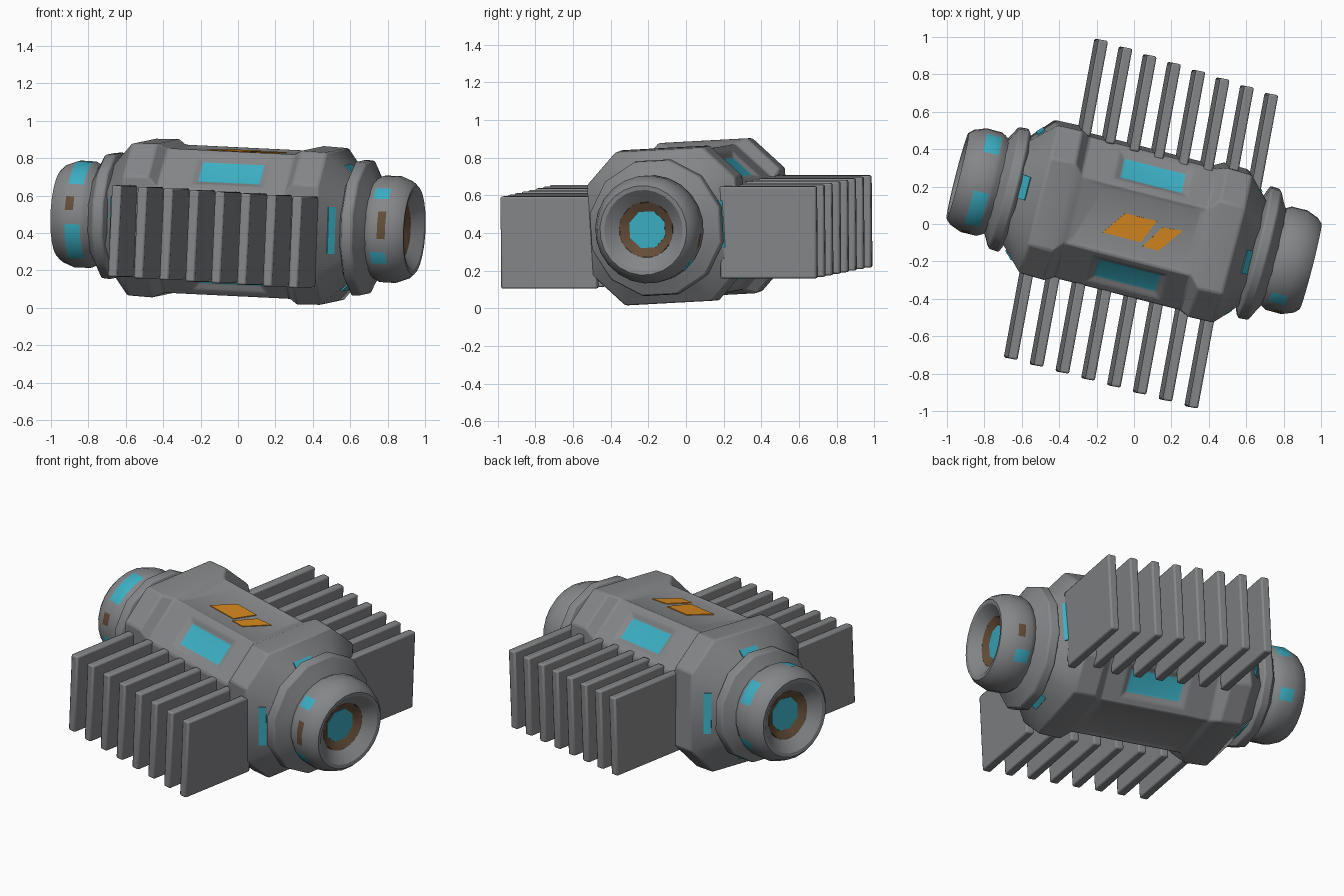
import bpy, bmesh
from math import radians, cos, sin, pi, atan2, degrees
from mathutils import Matrix, Vector

if "Cube" in bpy.data.objects:
    bpy.data.objects.remove(bpy.data.objects["Cube"])


def material(name, rgb):
    m = bpy.data.materials.new(name)
    m.use_nodes = True
    m.diffuse_color = (*rgb, 1)
    m.node_tree.nodes["Principled BSDF"].inputs["Base Color"].default_value = (*rgb, 1)
    return m


MATS = [material("grey metal", (0.235, 0.24, 0.25)),
        material("cyan light", (0.045, 0.43, 0.55)),
        material("orange paint", (0.66, 0.24, 0.013)),
        material("brown rust", (0.13, 0.075, 0.04))]
GREY, CYAN, ORANGE, BROWN = range(4)

# The whole pod drifts: yawed, slightly pitched and rolled
TILT = (Matrix.Translation((0, 0.015, 0.46)) @ Matrix.Rotation(radians(-14.5), 4, 'Z')
        @ Matrix.Rotation(radians(3), 4, 'X') @ Matrix.Rotation(radians(2.7), 4, 'Y'))


def finish(bm, name, matrix=TILT, bevel=0.0):
    bmesh.ops.recalc_face_normals(bm, faces=bm.faces)
    me = bpy.data.meshes.new(name)
    bm.to_mesh(me)
    bm.free()
    for m in MATS:
        me.materials.append(m)
    ob = bpy.data.objects.new(name, me)
    bpy.context.collection.objects.link(ob)
    ob.matrix_world = matrix
    bpy.ops.object.select_all(action='DESELECT')
    ob.select_set(True)
    bpy.context.view_layer.objects.active = ob
    bpy.ops.object.shade_smooth_by_angle(angle=radians(32))
    if bevel:
        b = ob.modifiers.new("soft edges", 'BEVEL')
        b.width = bevel
        b.segments = 2
        b.angle_limit = radians(30)


def loft(bm, rings):
    """Skin closed rings of points; returns rows of side faces."""
    vs = [[bm.verts.new(p) for p in r] for r in rings]
    n = len(vs[0])
    rows = [[bm.faces.new((a[k], a[(k + 1) % n], b[(k + 1) % n], b[k])) for k in range(n)]
            for a, b in zip(vs, vs[1:])]
    bm.faces.new(vs[0])
    bm.faces.new(vs[-1])
    bmesh.ops.recalc_face_normals(bm, faces=bm.faces)
    return rows


def octagon(u, a, b):
    pts = [(a, -b), (a, b), (b, a), (-b, a)]
    return [(u, y, z) for y, z in pts + [(-y, -z) for y, z in pts]]


# Main hull: chamfered box section, thicker bumpers at both ends
half = [(0.35, 0.39, 0.185), (0.4, 0.412, 0.245), (0.535, 0.408, 0.24), (0.69, 0.25, 0.115)]
window = [(u, 0.39, 0.185) for u in (-0.22, 0.27)]
sections = [(-u, a, b) for u, a, b in reversed(half)] + window + half
bm = bmesh.new()
rows = loft(bm, [octagon(*s) for s in sections])
mid = len(rows) // 2

# Sunken light windows in the four chamfers
lights = [rows[mid][k] for k in (1, 3, 5, 7)]
for width, depth in ((0.06, 0), (0.047, -0.02)):
    bmesh.ops.inset_individual(bm, faces=lights, thickness=width, depth=depth)
for f in lights:
    f.material_index = CYAN

# Shallow panels on the top and bottom
for k in (2, 6):
    bmesh.ops.inset_region(bm, faces=[rows[mid + d][k] for d in (-1, 0, 1)],
                           thickness=0.03, depth=-0.012, use_even_offset=True)
finish(bm, "hull", bevel=0.01)

# Light strips on the tapered shoulders: long on the sides, short above and below
for s, end in ((1, "left"), (-1, "right")):
    bm = bmesh.new()
    for q in range(4):
        if q % 2:
            u, v, w, wide, length = 0.603, 0, 0.342, 0.045, 0.25
        else:
            u, v, w, wide, length = 0.63, -0.045 * s * (1 - q), 0.314, 0.06, 0.13
        m = (Matrix.Rotation(q * pi / 2, 4, 'X') @ Matrix.Translation((s * u, v, w))
             @ Matrix.Rotation(s * radians(45.5), 4, 'Y') @ Matrix.Diagonal((wide, length, 0.009, 1)))
        bmesh.ops.create_cube(bm, size=1, matrix=m)
    for f in bm.faces:
        f.material_index = CYAN
    finish(bm, end + "_shoulder_lights")

# Two slanted paint marks on the top panel
bm = bmesh.new()
for mark in ([(-0.165, -0.079), (-0.073, 0.05), (0.1, 0.05), (0.045, -0.08)],
             [(0.06, -0.1), (0.138, 0.025), (0.247, 0.035), (0.149, -0.1)]):
    loft(bm, [[(x, y, z) for x, y in mark] for z in (0.377, 0.383)])
for f in bm.faces:
    f.material_index = ORANGE
finish(bm, "top_paint_marks")


def lathe(profile, segs, s, scale=1, rule=lambda row, angle: GREY):
    """Revolve (distance along axis, radius) pairs around the pod's long axis."""
    bm = bmesh.new()
    angles = [2 * pi * (k + 0.5) / segs for k in range(segs)]
    rows = loft(bm, [[(s * u, r * scale * cos(t), r * scale * sin(t)) for t in angles]
                     for u, r in profile])
    for i, row in enumerate(rows):
        for f in row:
            c = f.calc_center_median()
            f.material_index = rule(i, degrees(atan2(c.z, c.y)) % 360)
    return bm


def near(angle, targets):
    return any(abs(angle - t) < spread for t, spread in targets)


# Lamps and rust patches are (angle, spread) pairs around each end cap
for s, end, collar, lamps, rust in (
        (1, "left", 1.02, ((135, 12), (210, 12), (315, 12)), ((172, 10), (345, 5))),
        (-1, "right", 0.95, ((38, 10), (120, 20), (210, 20), (330, 8)), ((165, 5),))):
    # Collar ring with a stepped neck
    finish(lathe([(0.62, 0.25), (0.65, 0.33), (0.665, 0.365), (0.72, 0.36),
                  (0.745, 0.31), (0.78, 0.25)], 12, s, collar), end + "_collar", bevel=0.008)

    # End cap with a painted band
    def band(row, angle):
        if row in (2, 3) and near(angle, lamps):
            return CYAN
        if row == 3 and near(angle, rust):
            return BROWN
        return GREY
    cap = [(0.74, 0.25), (0.78, 0.275), (0.8, 0.286), (0.84, 0.286), (0.885, 0.287),
           (0.95, 0.262), (0.975, 0.238), (0.972, 0.215), (0.915, 0.148), (0.86, 0.14)]
    finish(lathe(cap, 24, s, rule=band), end + "_end_cap")

    # Rusty octagonal socket sunk around the glowing core
    finish(lathe([(0.86, 0.158), (0.917, 0.156), (0.888, 0.103), (0.86, 0.1)], 8, s,
                 rule=lambda row, angle: BROWN), end + "_socket")
    finish(lathe([(0.87, 0.104), (0.892, 0.104)], 8, s), end + "_core")
    for f in bpy.data.objects[end + "_core"].data.polygons:
        f.material_index = CYAN

# Radiator fins: eight on each side, from first tip to last tip
for side, d, first, last in (
        ("front", 1, Vector((-0.66, -0.72, 0.41)), Vector((0.305, -0.98, 0.35))),
        ("back", -1, Vector((-0.175, 0.985, 0.462)), Vector((0.735, 0.695, 0.404)))):
    for i in range(8):
        tip = first.lerp(last, i / 7)
        m = (Matrix.Translation(tip) @ Matrix.Rotation(radians(-10.5), 4, 'Z')
             @ Matrix.Rotation(radians(2.7), 4, 'Y'))
        bm = bmesh.new()
        bmesh.ops.create_cube(bm, size=1, matrix=Matrix.Translation((0, d * 0.26, 0))
                              @ Matrix.Diagonal((0.052, 0.52, 0.49, 1)))
        finish(bm, f"{side}_fin_{i + 1}", m, bevel=0.01)
